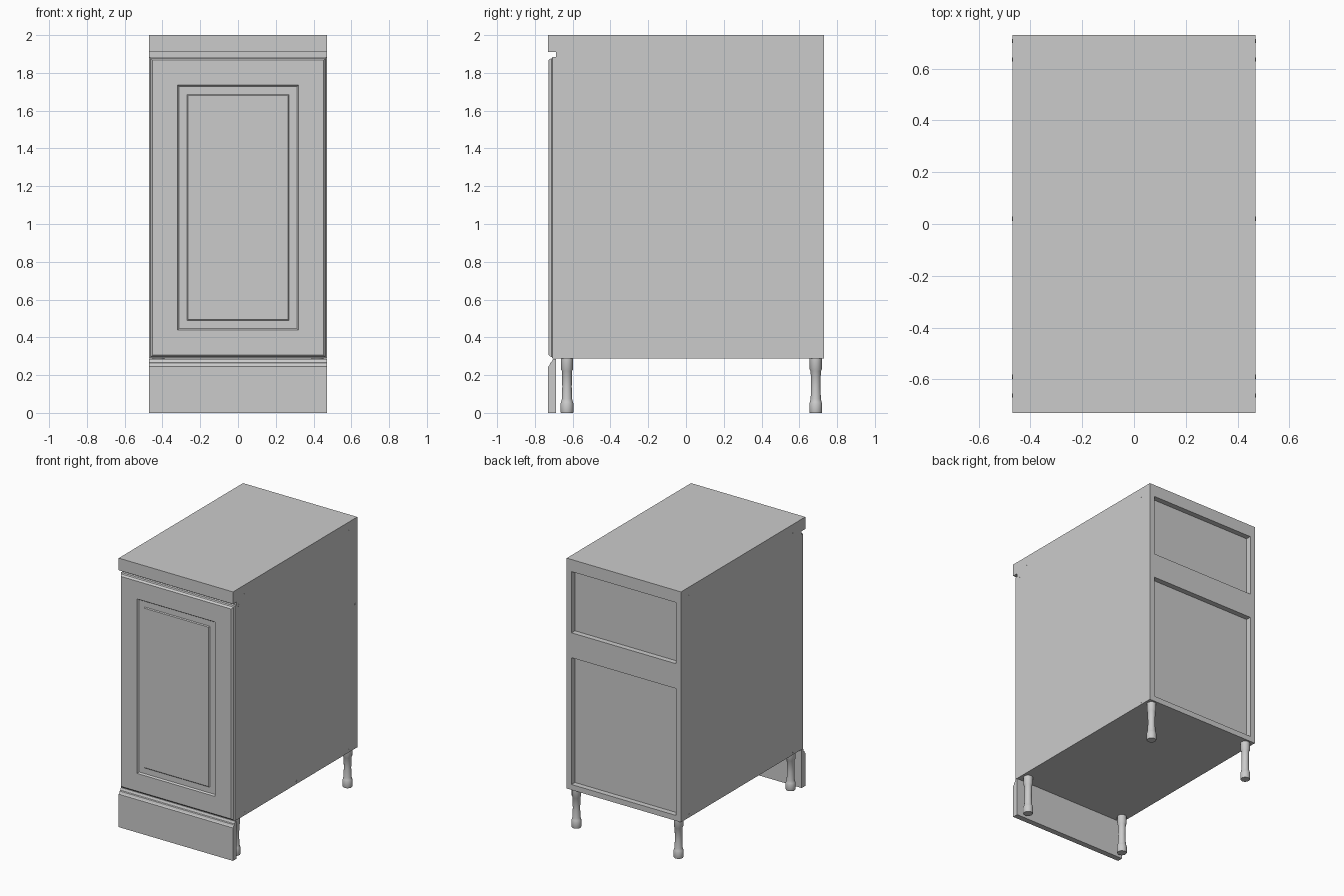
import bpy, bmesh, math
from mathutils import Matrix

if "Cube" in bpy.data.objects:
    bpy.data.objects.remove(bpy.data.objects["Cube"])

W, D, H = 0.47, 0.73, 2.0      # half width, half depth, height
BASE, SKIN, FRONT = 0.287, 0.04, -0.688


def finish(name, bm, smooth=False):
    bmesh.ops.recalc_face_normals(bm, faces=bm.faces)
    me = bpy.data.meshes.new(name)
    bm.to_mesh(me)
    bm.free()
    ob = bpy.data.objects.new(name, me)
    bpy.context.collection.objects.link(ob)
    if smooth:
        bpy.ops.object.select_all(action='DESELECT')
        ob.select_set(True)
        bpy.context.view_layer.objects.active = ob
        bpy.ops.object.shade_smooth_by_angle(angle=math.radians(35))
    return ob


def box(name, x, y, z):
    bm = bmesh.new()
    bmesh.ops.create_cube(bm, size=1)
    for v in bm.verts:
        v.co = [(r[0] + r[1]) / 2 + c * (r[1] - r[0]) for c, r in zip(v.co, (x, y, z))]
    return finish(name, bm)


def loft(name, rings, smooth=False):
    """Bridge closed rings in order and cap both ends."""
    bm = bmesh.new()
    rings = [[bm.verts.new(p) for p in r] for r in rings]
    n = len(rings[0])
    for a, b in zip(rings, rings[1:]):
        for i in range(n):
            j = (i + 1) % n
            bm.faces.new((a[i], a[j], b[j], b[i]))
    bm.faces.new(rings[0])
    bm.faces.new(rings[-1])
    return finish(name, bm, smooth)


# Carcass panels
TOP = 1.91
IN = W - SKIN
box("worktop", (-W, W), (-D, D), (TOP, H))
for s, side in ((-1, "left"), (1, "right")):
    box(side + "_side_panel", sorted((s * IN, s * W)), (FRONT, D), (BASE, TOP))
box("bottom_panel", (-IN, IN), (FRONT, D), (BASE, BASE + SKIN))
box("back_panel", (-IN, IN), (D - 0.055, D - 0.04), (BASE + SKIN, TOP))
box("back_middle_rail", (-IN, IN), (D - 0.04, D), (1.27, 1.455))
box("front_top_rail", (-IN, IN), (FRONT, FRONT + 0.045), (1.84, TOP))

# Raised panel door: (inset from edge, y)
door_profile = [(0, FRONT), (0, -0.706), (0.008, -0.711), (0.012, -0.721), (0.018, -0.727),
                (0.150, -0.727), (0.153, -0.720), (0.158, -0.715), (0.200, -0.715),
                (0.206, -0.721)]
Z0, Z1 = 0.288, 1.885
loft("door", [[(-W + d, y, Z0 + d), (W - d, y, Z0 + d), (W - d, y, Z1 - d), (-W + d, y, Z1 - d)]
              for d, y in door_profile])

# Plinth with moulded top edge
plinth_profile = [(-D, 0), (-D, 0.245), (-0.724, 0.25), (-0.719, 0.264), (-0.712, 0.268),
                  (-0.705, 0.285), (FRONT, 0.285), (FRONT, 0)]
loft("plinth", [[(x, y, z) for y, z in plinth_profile] for x in (-W, W)])

# Turned legs
leg_profile = [(0.032, 0), (0.034, 0.005), (0.034, 0.05), (0.031, 0.057), (0.027, 0.075),
               (0.025, 0.14), (0.027, 0.222), (0.032, 0.23), (0.032, BASE)]
angles = [2 * math.pi * i / 24 for i in range(24)]
for x, side in ((-0.42, "left"), (0.42, "right")):
    for y, end in ((-0.63, "front"), (0.687, "back")):
        loft(f"{end}_{side}_leg", [[(x + r * math.cos(a), y + r * math.sin(a), z) for a in angles]
                                   for r, z in leg_profile], True)

# Screw caps on both sides
screws = [(-0.59, 1.935), (0.635, 1.935), (-0.663, 1.875), (0.707, 1.36),
          (-0.59, 0.306), (0.02, 0.306), (0.635, 0.306)]
for s, side in ((-1, "left"), (1, "right")):
    bm = bmesh.new()
    for y, z in screws:
        bmesh.ops.create_cone(bm, cap_ends=True, segments=16, radius1=0.008, radius2=0.008,
                              depth=0.01, matrix=Matrix.Translation((s * (W - 0.004), y, z))
                              @ Matrix.Rotation(math.pi / 2, 4, 'Y'))
    finish(side + "_screw_caps", bm)
